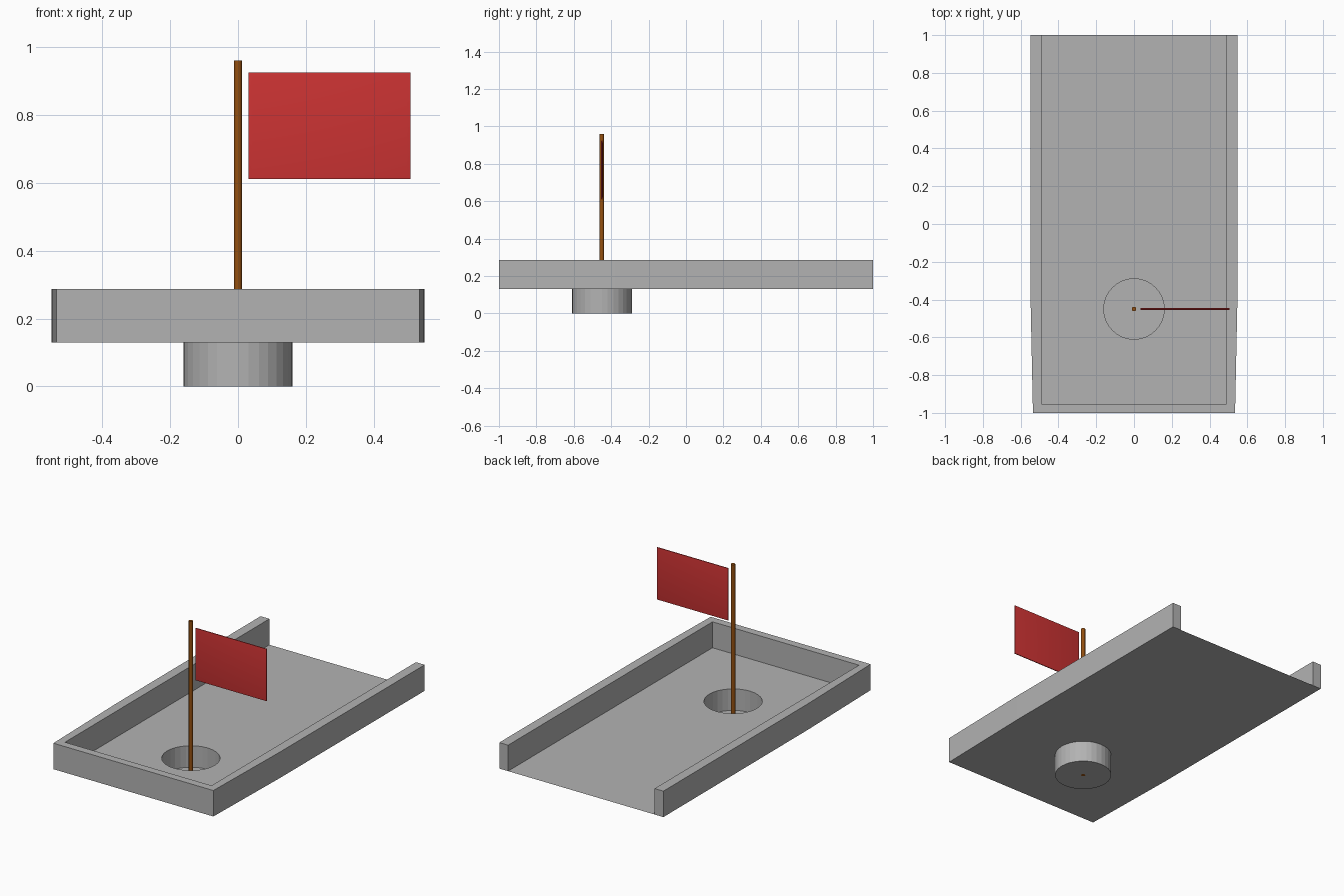
import bpy, bmesh, math

if "Cube" in bpy.data.objects:
    bpy.data.objects.remove(bpy.data.objects["Cube"])

BASE_Z, RIM_Z = 0.13, 0.287
CUP_Y, CUP_R = -0.45, 0.16


def material(name, rgb):
    m = bpy.data.materials.new(name)
    m.diffuse_color = (*rgb, 1)
    m.use_nodes = True
    m.node_tree.nodes["Principled BSDF"].inputs["Base Color"].default_value = m.diffuse_color
    return m


GRAY = material("stone_gray", (0.45, 0.45, 0.45))
RED = material("flag_red", (0.604, 0.033, 0.033))
BROWN = material("wood_brown", (0.30, 0.08, 0.005))


def finish(bm, name, mat, fix=True):
    if fix:
        bmesh.ops.recalc_face_normals(bm, faces=bm.faces)
    me = bpy.data.meshes.new(name)
    bm.to_mesh(me)
    bm.free()
    ob = bpy.data.objects.new(name, me)
    me.materials.append(mat)
    bpy.context.collection.objects.link(ob)
    return ob


def smooth(ob, angle):
    bpy.ops.object.select_all(action='DESELECT')
    ob.select_set(True)
    bpy.context.view_layer.objects.active = ob
    bpy.ops.object.shade_smooth_by_angle(angle=math.radians(angle))


def loop(bm, pts, z):
    vs = [bm.verts.new((x, y, z)) for x, y in pts]
    return vs, [bm.edges.new((vs[i - 1], vs[i])) for i in range(len(vs))]


# Outline of the right half, front to back, mirrored to the left
right = [(0.535, -1), (0.548, -0.38), (0.549, 1)]
left = [(-x, y) for x, y in right]
outer = right + left[::-1]
circle = [(CUP_R * math.cos(i * math.tau / 32),
           CUP_Y + CUP_R * math.sin(i * math.tau / 32)) for i in range(32)]

# Thin floor with a round opening, and the cup sunk below it
bm = bmesh.new()
_, e1 = loop(bm, outer, BASE_Z)
ring, e2 = loop(bm, circle, BASE_Z)
bmesh.ops.triangle_fill(bm, edges=e1 + e2, use_beauty=True)
for f in bm.faces:
    f.normal_update()
    if f.normal.z < 0:
        f.normal_flip()
finish(bm, "green_floor", GRAY, fix=False)

bm = bmesh.new()
top, _ = loop(bm, circle, BASE_Z)
low, _ = loop(bm, circle, 0)
bm.faces.new(low)
for i in range(len(top)):
    bm.faces.new((top[i - 1], top[i], low[i], low[i - 1]))
finish(bm, "hole_cup", GRAY)

# U-shaped rim wall, open at the back
bm = bmesh.new()
inner = [(0.49, 1), (0.49, -0.953), (-0.49, -0.953), (-0.49, 1)]
profile = right + inner + left[::-1]
vs, edges = loop(bm, profile, BASE_Z)
face = bm.faces.new(vs)
res = bmesh.ops.extrude_face_region(bm, geom=[face])
for v in res["geom"]:
    if isinstance(v, bmesh.types.BMVert):
        v.co.z = RIM_Z
finish(bm, "rim_wall", GRAY)

# Flag pole
bm = bmesh.new()
bmesh.ops.create_cone(bm, cap_ends=True, segments=12, radius1=0.012,
                      radius2=0.012, depth=0.96)
bmesh.ops.translate(bm, verts=bm.verts, vec=(0, CUP_Y, 0.48))
smooth(finish(bm, "flag_pole", BROWN), 35)

# Flag: thin panel with softly thinned edges
bm = bmesh.new()
bmesh.ops.create_cube(bm, size=1)
for v in bm.verts:
    v.co.x = 0.27 + v.co.x * 0.477
    v.co.y = CUP_Y + v.co.y * 0.005
    v.co.z = 0.768 + v.co.z * 0.315
sides = [f for f in bm.faces if abs(f.calc_center_median().y - CUP_Y) > 0.001]
bmesh.ops.inset_individual(bm, faces=sides, thickness=0.016, depth=0.0025)
smooth(finish(bm, "flag", RED), 40)
